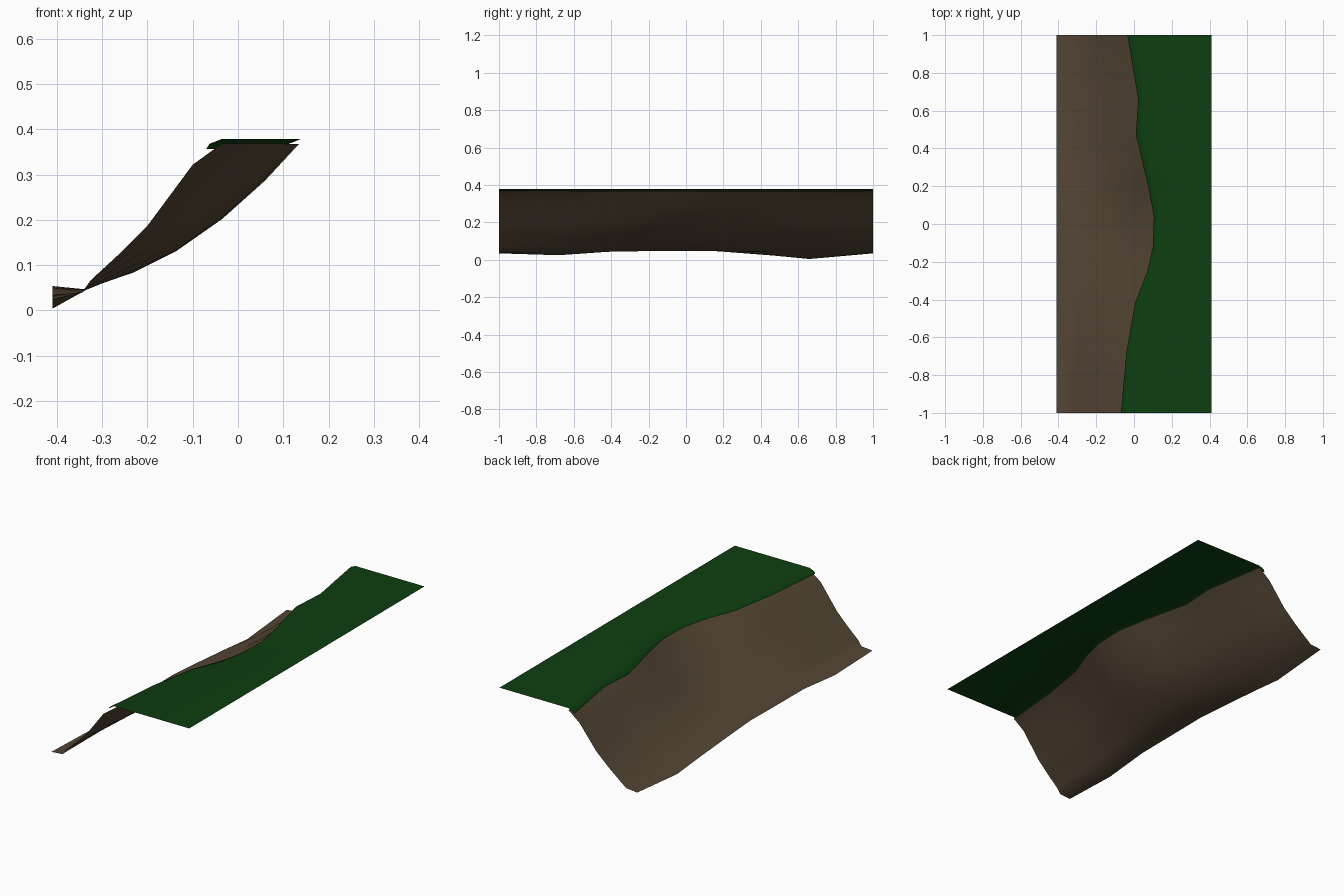
import bpy

if "Cube" in bpy.data.objects:
    bpy.data.objects.remove(bpy.data.objects["Cube"])

def material(name, rgb):
    m = bpy.data.materials.new(name)
    m.diffuse_color = (*rgb, 1)
    m.use_nodes = True
    m.node_tree.nodes["Principled BSDF"].inputs["Base Color"].default_value = m.diffuse_color
    return m

def loft(name, rows, mat):
    """Skin a sheet over equal-length rows of points."""
    n = len(rows[0])
    verts = [p for r in rows for p in r]
    faces = [(i*n+j, i*n+j+1, (i+1)*n+j+1, (i+1)*n+j)
             for i in range(len(rows)-1) for j in range(n-1)]
    me = bpy.data.meshes.new(name)
    me.from_pydata(verts, [], faces)
    me.materials.append(mat)
    ob = bpy.data.objects.new(name, me)
    bpy.context.collection.objects.link(ob)
    for p in me.polygons:
        p.use_smooth = True
    return ob

# Stations along the bank: y, grass edge x, foot height
stations = [(-1, -.07, .037), (-.68, -.04, .027), (-.42, .005, .053),
            (-.25, .07, .054), (-.12, .1, .055), (.04, .105, .057),
            (.2, .075, .046), (.47, .01, .025), (.66, .022, .007), (1, -.035, .037)]

# Slope profiles (foot to top) where the bank bulges and where it recedes
bulge = [(-.41, 0), (-.345, .042), (-.325, .07), (-.26, .13),
         (-.2, .19), (-.1, .325), (-.035, .372)]
hollow = [(-.41, 0), (-.34, .05), (-.23, .087), (-.135, .135),
          (-.035, .205), (.06, .29), (.135, .371)]

slope, grass = [], []
for y, e, foot in stations:
    t = (e + .07) / .175
    row = [(a[0]+(b[0]-a[0])*t, y, a[1]+(b[1]-a[1])*t) for a, b in zip(bulge, hollow)]
    row[0] = (-.41, y, foot)
    slope.append(row[::1])
    # Rounded overhanging lip, then the flat lawn
    grass.append([(e, y, .36), (e+.007, y, .371), (e+.035, y, .382), (.41, y, .382)])

# z = 0 at the lowest foot point
for rows in (slope, grass):
    for r in rows:
        r[:] = [(x, y, z-.003) for x, y, z in r]

def flip_up(ob):
    # Sheets must face upward
    if sum(p.normal.z for p in ob.data.polygons) < 0:
        ob.data.flip_normals()

flip_up(loft("dirt_slope", slope, material("earth brown", (.09, .061, .036))))
flip_up(loft("grass_top", grass, material("grass green", (.0044, .048, .005))))
